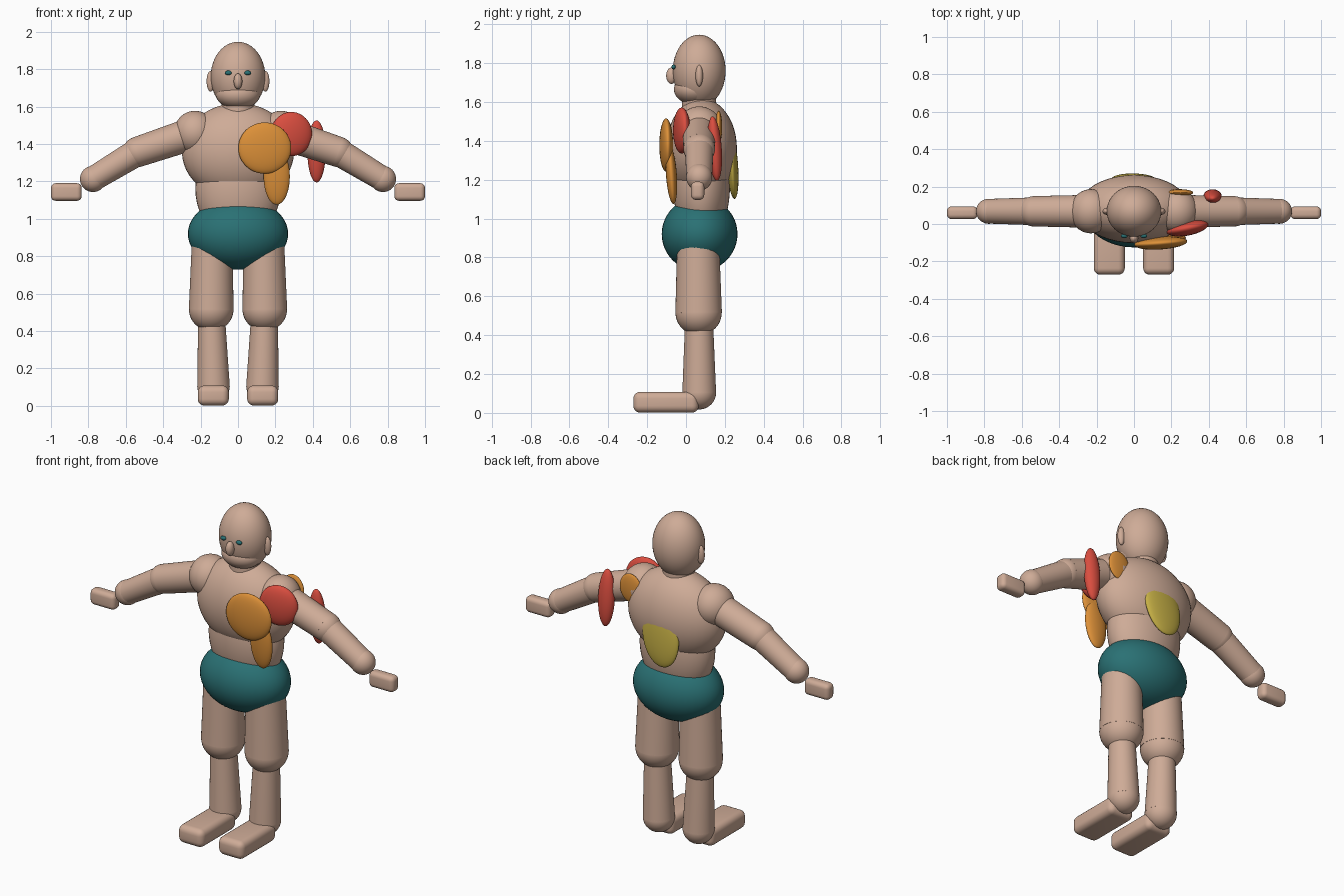
import bpy, math
from mathutils import Vector

if "Cube" in bpy.data.objects:
    bpy.data.objects.remove(bpy.data.objects["Cube"])


def make_material(name, rgb):
    mat = bpy.data.materials.new(name)
    mat.diffuse_color = (*rgb, 1)
    mat.use_nodes = True
    mat.node_tree.nodes["Principled BSDF"].inputs["Base Color"].default_value = mat.diffuse_color
    return mat


SKIN = make_material("skin", (0.62, 0.41, 0.31))
TEAL = make_material("teal", (0.023, 0.165, 0.175))
RED = make_material("red", (0.70, 0.075, 0.05))
ORANGE = make_material("orange", (0.72, 0.28, 0.04))
YELLOW = make_material("yellow", (0.56, 0.43, 0.06))


def finish(name, mat, angle=40):
    obj = bpy.context.object
    obj.name = name
    obj.data.materials.append(mat)
    bpy.ops.object.shade_smooth_by_angle(angle=math.radians(angle))
    return obj


def ellipsoid(name, centre, radii, mat=SKIN, rot=(0, 0, 0)):
    bpy.ops.mesh.primitive_uv_sphere_add(segments=40, ring_count=24, location=centre,
                                         rotation=[math.radians(a) for a in rot])
    bpy.context.object.scale = radii
    bpy.ops.object.transform_apply(location=False, rotation=False, scale=True)
    return finish(name, mat)


def limb(name, start, end, r_start, r_end):
    """Tapered cylinder between two joints."""
    a, b = Vector(start), Vector(end)
    bpy.ops.mesh.primitive_cone_add(vertices=40, radius1=r_start, radius2=r_end,
                                    depth=(b - a).length, location=(a + b) / 2)
    obj = bpy.context.object
    obj.rotation_mode = 'QUATERNION'
    obj.rotation_quaternion = (b - a).to_track_quat('Z', 'Y')
    return finish(name, SKIN)


def rounded_box(name, centre, size, radius):
    bpy.ops.mesh.primitive_cube_add(size=1, location=centre)
    obj = bpy.context.object
    obj.scale = size
    bpy.ops.object.transform_apply(location=False, rotation=False, scale=True)
    bevel = obj.modifiers.new("round", 'BEVEL')
    bevel.width, bevel.segments = radius, 5
    bpy.ops.object.modifier_apply(modifier="round")
    return finish(name, SKIN)


Y = 0.068  # depth of the body axis

# Head and face
ellipsoid("head", (0, Y, 1.76), (0.146, 0.136, 0.186))
ellipsoid("jaw", (0, 0.04, 1.665), (0.118, 0.102, 0.078))
ellipsoid("nose", (0, -0.075, 1.735), (0.023, 0.027, 0.042))
limb("neck", (0, Y, 1.54), (0, Y, 1.66), 0.09, 0.085)

# Trunk
ellipsoid("chest", (0, 0.08, 1.36), (0.30, 0.182, 0.258))
ellipsoid("waist", (0, 0.08, 1.16), (0.228, 0.146, 0.28))
ellipsoid("trunks", (0, 0.07, 0.92), (0.268, 0.195, 0.192), TEAL)

# Paired parts
for s, side in ((-1, "right"), (1, "left")):
    ellipsoid(side + "_eye", (s * 0.052, -0.064, 1.78), (0.018, 0.011, 0.012), TEAL)
    ellipsoid(side + "_ear", (s * 0.146, Y, 1.735), (0.022, 0.019, 0.055))

    # Arm
    shoulder, elbow, wrist = (s * 0.23, Y, 1.46), (s * 0.535, Y, 1.358), (s * 0.775, Y, 1.213)
    ellipsoid(side + "_shoulder", shoulder, (0.113, 0.118, 0.117))
    limb(side + "_upper_arm", shoulder, elbow, 0.088, 0.081)
    ellipsoid(side + "_elbow", elbow, (0.081, 0.081, 0.081))
    limb(side + "_forearm", elbow, wrist, 0.074, 0.066)
    ellipsoid(side + "_wrist", wrist, (0.07, 0.067, 0.07))
    rounded_box(side + "_hand", (s * 0.918, 0.06, 1.143), (0.164, 0.068, 0.094), 0.025)

    # Leg
    hip, knee, ankle = (s * 0.138, 0.062, 0.92), (s * 0.143, 0.065, 0.515), (s * 0.131, Y, 0.105)
    limb(side + "_thigh", hip, knee, 0.107, 0.12)
    ellipsoid(side + "_knee", (s * 0.143, 0.065, 0.515), (0.119, 0.119, 0.115))
    limb(side + "_shin", (s * 0.142, 0.067, 0.5), ankle, 0.071, 0.087)
    ellipsoid(side + "_ankle", ankle, (0.087, 0.087, 0.087))
    rounded_box(side + "_foot", (s * 0.132, -0.103, 0.055), (0.166, 0.336, 0.107), 0.035)

# Coloured muscle pads on one side
ellipsoid("chest_pad", (0.143, -0.102, 1.378), (0.142, 0.034, 0.137), ORANGE, (0, 0, 4))
ellipsoid("side_pad", (0.207, -0.075, 1.225), (0.07, 0.028, 0.15), ORANGE, (4, 0, 0))
ellipsoid("front_shoulder_pad", (0.285, -0.022, 1.453), (0.113, 0.04, 0.118), RED, (0, 0, 11))
ellipsoid("rear_arm_pad", (0.42, 0.148, 1.36), (0.049, 0.036, 0.166), RED, (4, 0, 0))
ellipsoid("rear_shoulder_pad", (0.247, 0.168, 1.47), (0.07, 0.018, 0.085), ORANGE)
ellipsoid("back_pad", (0.0, 0.238, 1.275), (0.118, 0.03, 0.175), YELLOW, (4, 9, 0))
